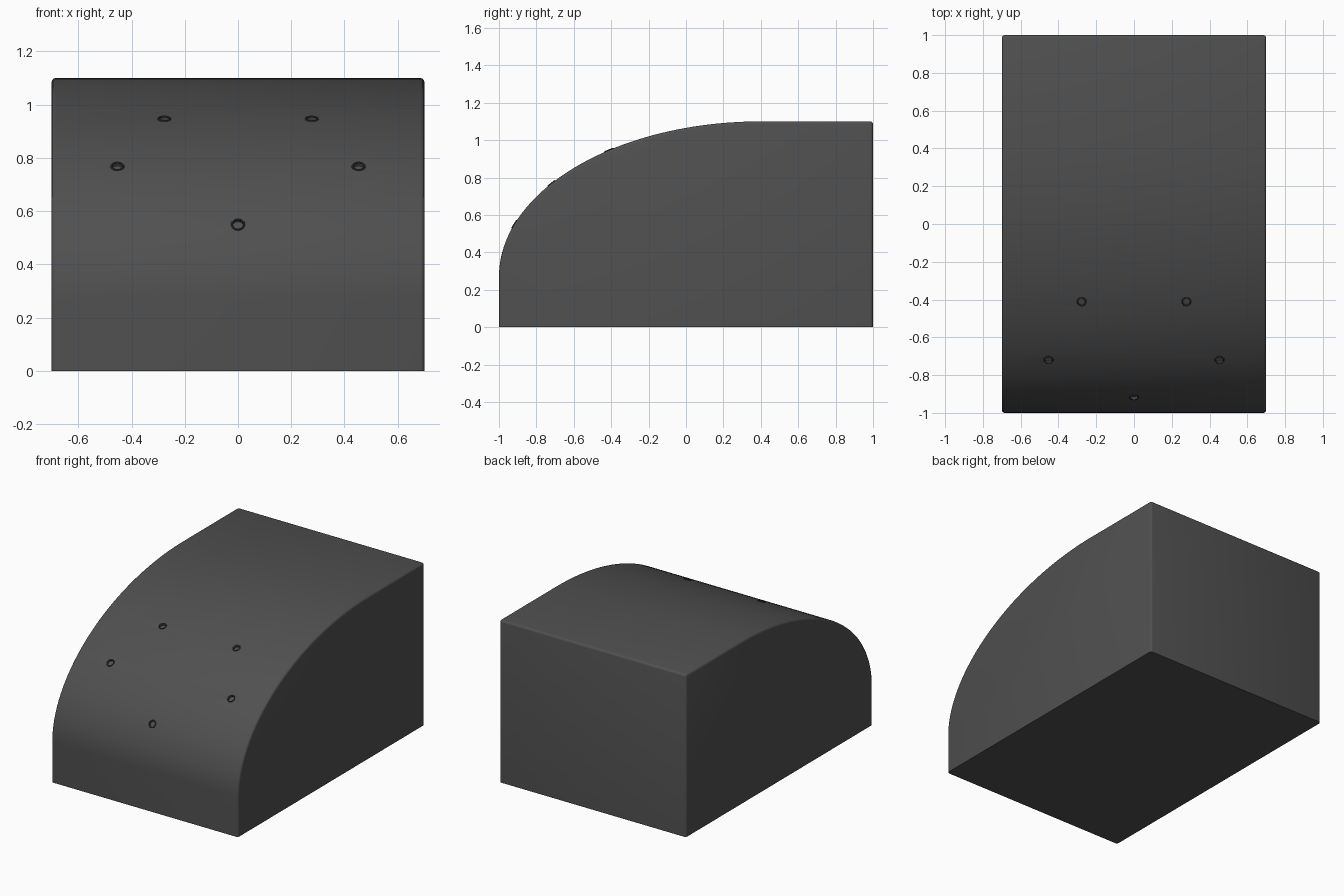
import bpy, bmesh, math
from mathutils import Vector

if "Cube" in bpy.data.objects:
    bpy.data.objects.remove(bpy.data.objects["Cube"])

def mat(name, v):
    m = bpy.data.materials.new(name)
    m.diffuse_color = (v, v, v, 1)
    m.use_nodes = True
    m.node_tree.nodes["Principled BSDF"].inputs["Base Color"].default_value = m.diffuse_color
    return m

dark_grey = mat("dark grey", 0.08)
black_grey = mat("blackish grey", 0.045)

CY, CZ, A, B = 0.4, 0.27, 1.4, 0.83   # ellipse of the curved front
W = 0.7

def smooth(ob):
    bpy.ops.object.select_all(action='DESELECT')
    ob.select_set(True)
    bpy.context.view_layer.objects.active = ob
    bpy.ops.object.shade_smooth_by_angle(angle=math.radians(35))

# Block body: side profile extruded across x
N = 48
prof = [(-1, 0)]
for i in range(N + 1):
    t = math.pi / 2 * i / N
    prof.append((CY - A * math.cos(t), CZ + B * math.sin(t)))
prof += [(1, 1.1), (1, 0)]
bm = bmesh.new()
f = bm.faces.new([bm.verts.new((-W, y, z)) for y, z in prof])
ext = bmesh.ops.extrude_face_region(bm, geom=[f])
bmesh.ops.translate(bm, vec=(2 * W, 0, 0),
                    verts=[v for v in ext['geom'] if isinstance(v, bmesh.types.BMVert)])
bmesh.ops.recalc_face_normals(bm, faces=bm.faces)
# Round every sharp edge except those round the base
edges = [e for e in bm.edges if e.calc_face_angle(0) > 0.6
         and max(v.co.z for v in e.verts) > 1e-4]
bmesh.ops.bevel(bm, geom=edges, offset=0.015, segments=3, profile=0.5, affect='EDGES')
me = bpy.data.meshes.new("body")
bm.to_mesh(me)
bm.free()
body = bpy.data.objects.new("body", me)
bpy.context.collection.objects.link(body)
me.materials.append(dark_grey)
smooth(body)

# Small round eyelets with shallow holes, set square to the curved face
for i, (x, y) in enumerate([(0, -0.918), (-0.453, -0.72), (0.453, -0.72),
                            (-0.277, -0.412), (0.277, -0.412)]):
    c = -(y - CY) / A
    s = math.sqrt(1 - c * c)
    n = Vector((0, -c / A, s / B)).normalized()
    p = Vector((x, y, CZ + B * s))
    rot = n.to_track_quat('Z', 'Y').to_euler()
    bpy.ops.mesh.primitive_cylinder_add(vertices=24, radius=0.021, depth=0.03,
                                        location=p, rotation=rot)
    cutter = bpy.context.object
    cutter.name = f"hole_cutter_{i + 1}"
    cutter.data.materials.append(dark_grey)
    cutter.hide_render = True
    cutter.hide_set(True)
    mod = body.modifiers.new(f"hole_{i + 1}", 'BOOLEAN')
    mod.operation, mod.object, mod.solver = 'DIFFERENCE', cutter, 'EXACT'
    bpy.ops.mesh.primitive_torus_add(major_radius=0.0225, minor_radius=0.004,
                                     major_segments=24, minor_segments=8,
                                     location=p, rotation=rot)
    ring = bpy.context.object
    ring.name = f"eyelet_{i + 1}"
    ring.data.materials.append(black_grey)
    smooth(ring)
